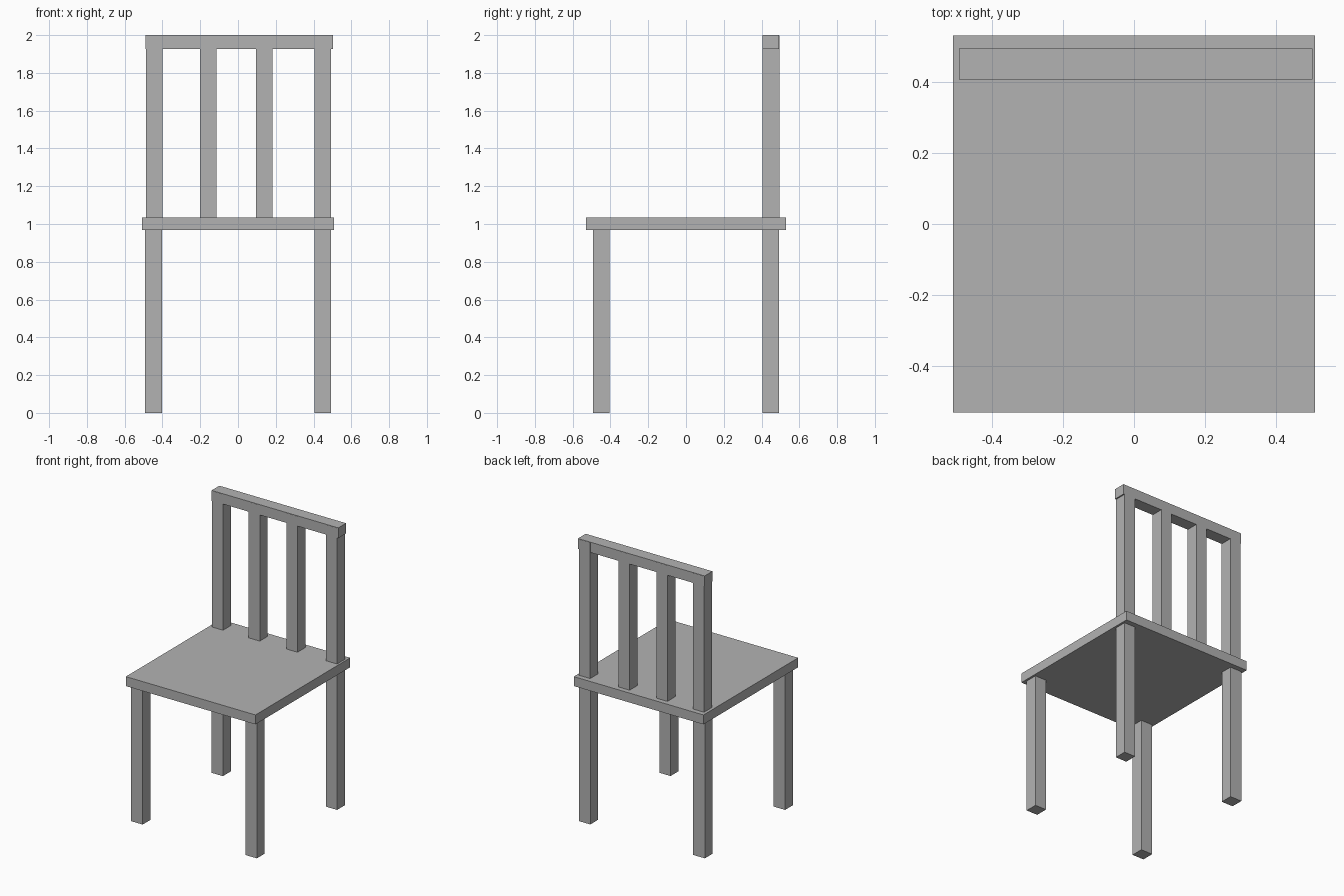
import bpy
import bmesh
from mathutils import Vector

default_cube = bpy.data.objects.get("Cube")
if default_cube:
    bpy.data.objects.remove(default_cube, do_unlink=True)

# Single plain grey for the whole chair
GREY = (0.448, 0.448, 0.448, 1.0)
grey = bpy.data.materials.new("plain_grey")
grey.use_nodes = True
grey.diffuse_color = GREY
grey.node_tree.nodes["Principled BSDF"].inputs["Base Color"].default_value = GREY


def box(name, low, high):
    """Flat-faced box between two opposite corners."""
    low, high = Vector(low), Vector(high)
    bm = bmesh.new()
    bmesh.ops.create_cube(bm, size=1)
    bmesh.ops.scale(bm, vec=high - low, verts=bm.verts)
    bmesh.ops.translate(bm, vec=(low + high) / 2, verts=bm.verts)
    mesh = bpy.data.meshes.new(name)
    bm.to_mesh(mesh)
    bm.free()
    mesh.materials.append(grey)
    obj = bpy.data.objects.new(name, mesh)
    bpy.context.collection.objects.link(obj)
    return obj


SEAT_BOTTOM, SEAT_TOP = 0.967, 1.034
RAIL_BOTTOM, TOP = 1.927, 2.0
INNER, OUTER = 0.405, 0.493      # leg faces nearest and farthest from centre

# Seat board
box("seat", (-0.508, -0.53, SEAT_BOTTOM), (0.508, 0.53, SEAT_TOP))

# Four legs under the seat
for side, x0, x1 in (("right", -OUTER, -INNER + 0.003), ("left", INNER, OUTER)):
    box("front_leg_" + side, (x0, -OUTER, 0), (x1, -INNER, SEAT_BOTTOM))
    box("back_leg_" + side, (x0, INNER, 0), (x1, OUTER, SEAT_BOTTOM))

# Back posts and slats, standing on the seat
uprights = {
    "back_post_right": (-0.487, -0.401),
    "back_slat_right": (-0.2, -0.113),
    "back_slat_left": (0.096, 0.183),
    "back_post_left": (INNER, OUTER),
}
for name, (x0, x1) in uprights.items():
    box(name, (x0, INNER, SEAT_TOP), (x1, OUTER + 0.001, TOP - 0.003))

# Top rail
box("top_rail", (-0.491, INNER + 0.001, RAIL_BOTTOM), (0.502, OUTER, TOP))
